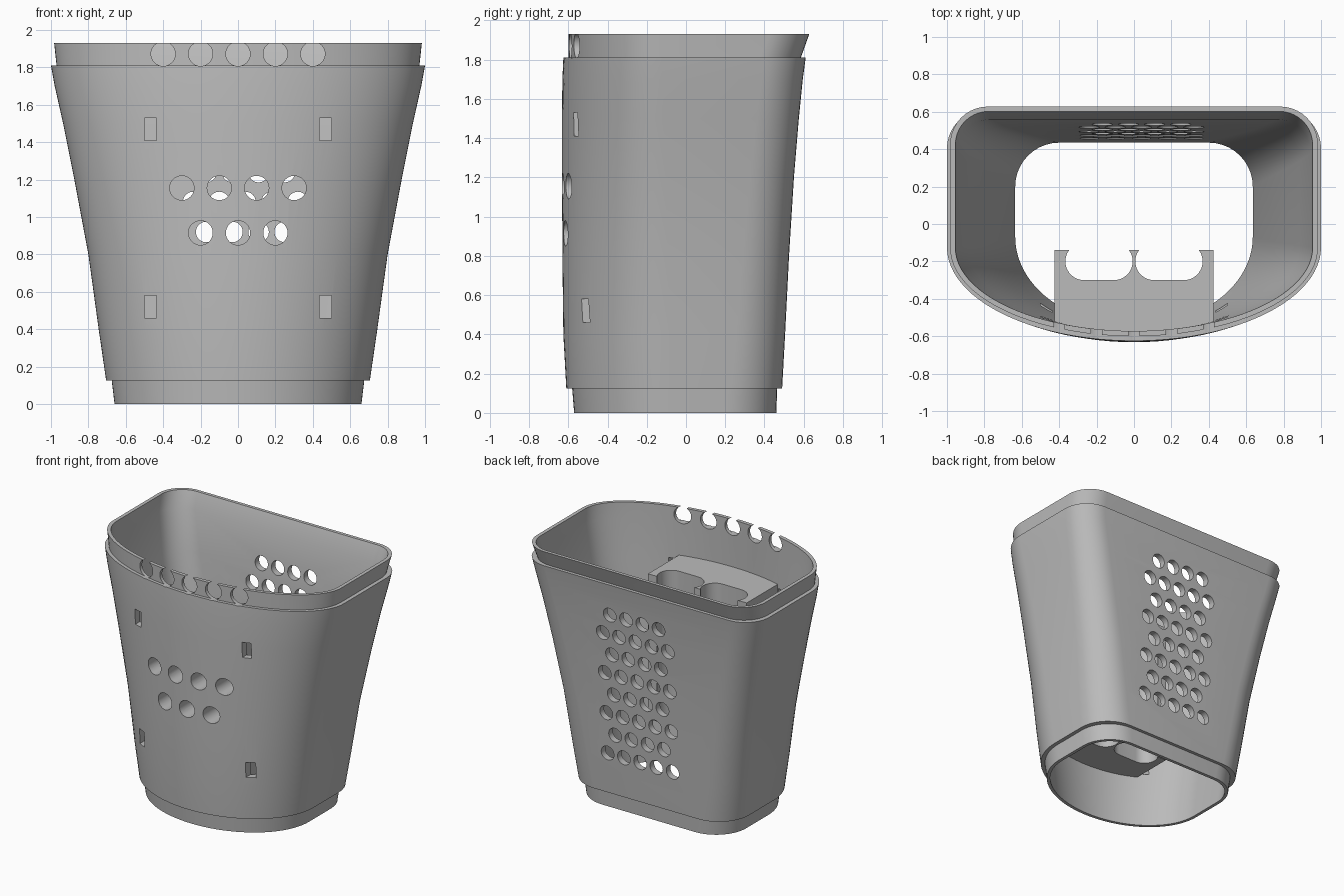
import bpy
import bmesh
from math import sin, cos, pi, radians
from mathutils import Matrix

old = bpy.data.objects.get("Cube")
if old:
    bpy.data.objects.remove(old, do_unlink=True)

grey = bpy.data.materials.new("grey_plastic")
grey.use_nodes = True
COLOUR = (0.5, 0.5, 0.5, 1)
grey.diffuse_color = COLOUR
grey.node_tree.nodes["Principled BSDF"].inputs["Base Color"].default_value = COLOUR


def make_object(name, bm):
    bmesh.ops.recalc_face_normals(bm, faces=bm.faces)
    mesh = bpy.data.meshes.new(name)
    bm.to_mesh(mesh)
    bm.free()
    mesh.materials.append(grey)
    obj = bpy.data.objects.new(name, mesh)
    bpy.context.collection.objects.link(obj)
    return obj


def arc(cx, cy, rx, ry, start, end, steps):
    angles = [radians(start + (end - start) * i / steps) for i in range(steps + 1)]
    return [(cx + rx * cos(a), cy + ry * sin(a)) for a in angles]


def outline(z, half, back, front, inset):
    """Flat back with round corners, straight sides, elliptical front."""
    mid = -0.07 - 0.03 * z
    r = 0.26 - 0.03 * z - inset
    pts = arc(half - r, back - r, r, r, 0, 90, 10)
    pts += arc(-half + r, back - r, r, r, 90, 180, 10)
    pts += arc(0, mid, half, mid - front, 180, 360, 48)
    return [(x, y, z) for x, y in pts]


# Basket wall: height, half width, back edge, front edge
outer = [(0, .66, .46, -.57), (.125, .675, .465, -.58),
         (.125, .705, .49, -.61), (.4, .745, .505, -.625), (.8, .80, .525, -.63),
         (1.2, .875, .55, -.632), (1.5, .935, .575, -.632), (1.7, .98, .595, -.63),
         (1.81, 1.0, .61, -.625), (1.81, .97, .585, -.6), (1.93, .983, .628, -.6)]
inner = [(1.93, .955, .602, -.572), (1.81, .945, .56, -.572), (1.5, .885, .525, -.577),
         (1.2, .825, .50, -.577), (.8, .75, .475, -.575), (.4, .69, .455, -.57),
         (.125, .65, .44, -.555), (0, .635, .435, -.545)]

bm = bmesh.new()
rings = [[bm.verts.new(p) for p in outline(*level, inset)]
         for levels, inset in ((outer, 0), (inner, 0.025)) for level in levels]
count = len(rings[0])
for a, b in zip(rings, rings[1:] + rings[:1]):
    for i in range(count):
        j = (i + 1) % count
        bm.faces.new((a[i], a[j], b[j], b[i]))
basket = make_object("basket_wall", bm)

# Holder block with two open pockets, its front buried in the wall
profile = [(0.425, -0.14)]
for cx in (0.187, -0.187):
    profile += arc(cx + 0.08, -0.2, 0.1, 0.1, 37, -90, 12)
    profile += arc(cx - 0.08, -0.2, 0.1, 0.1, -90, -217, 12)
profile.append((-0.425, -0.14))
for i in range(17):
    t = i / 8 - 1
    profile.append((0.425 * t, -0.6 + 0.08 * t * t))
bm = bmesh.new()
base = bm.faces.new([bm.verts.new((x, y, 0.43)) for x, y in profile])
top = bmesh.ops.extrude_face_region(bm, geom=[base])["geom"]
bmesh.ops.translate(bm, vec=(0, 0, 1.13), verts=[v for v in top if isinstance(v, bmesh.types.BMVert)])
holder = make_object("inner_holder", bm)


# Cutters for the holes and slots
def add_hole(bm, x, y, z, radius, length):
    place = Matrix.Translation((x, y, z)) @ Matrix.Rotation(pi / 2, 4, "X")
    bmesh.ops.create_cone(bm, cap_ends=True, segments=32, radius1=radius,
                          radius2=radius, depth=length, matrix=place)


bm = bmesh.new()
for row_z, columns in ((1.872, 5), (1.155, 4), (0.915, 3)):
    for i in range(columns):
        add_hole(bm, 0.2 * (i - (columns - 1) / 2), -0.45, row_z, 0.065, 0.8)
for x in (-0.468, 0.468):
    for z in (0.52, 1.47):
        size = Matrix.Diagonal((0.064, 0.5, 0.12, 1))
        bmesh.ops.create_cube(bm, size=1, matrix=Matrix.Translation((x, -0.55, z)) @ size)
for row in range(8):
    columns = 4 + row % 2
    for i in range(columns):
        add_hole(bm, 0.04 + 0.14 * (i - (columns - 1) / 2), 0.55, 1.56 - 0.16 * row, 0.055, 0.5)
cutter = make_object("hole_cutter", bm)
cutter.hide_render = True

# Cut, then smooth the curved surfaces
for obj in (basket, holder):
    bpy.ops.object.select_all(action="DESELECT")
    obj.select_set(True)
    bpy.context.view_layer.objects.active = obj
    cut = obj.modifiers.new("holes", "BOOLEAN")
    cut.operation = "DIFFERENCE"
    cut.solver = "EXACT"
    cut.object = cutter
    bpy.ops.object.modifier_apply(modifier=cut.name)
    bpy.ops.object.shade_smooth_by_angle(angle=radians(30))
bpy.data.objects.remove(cutter, do_unlink=True)
